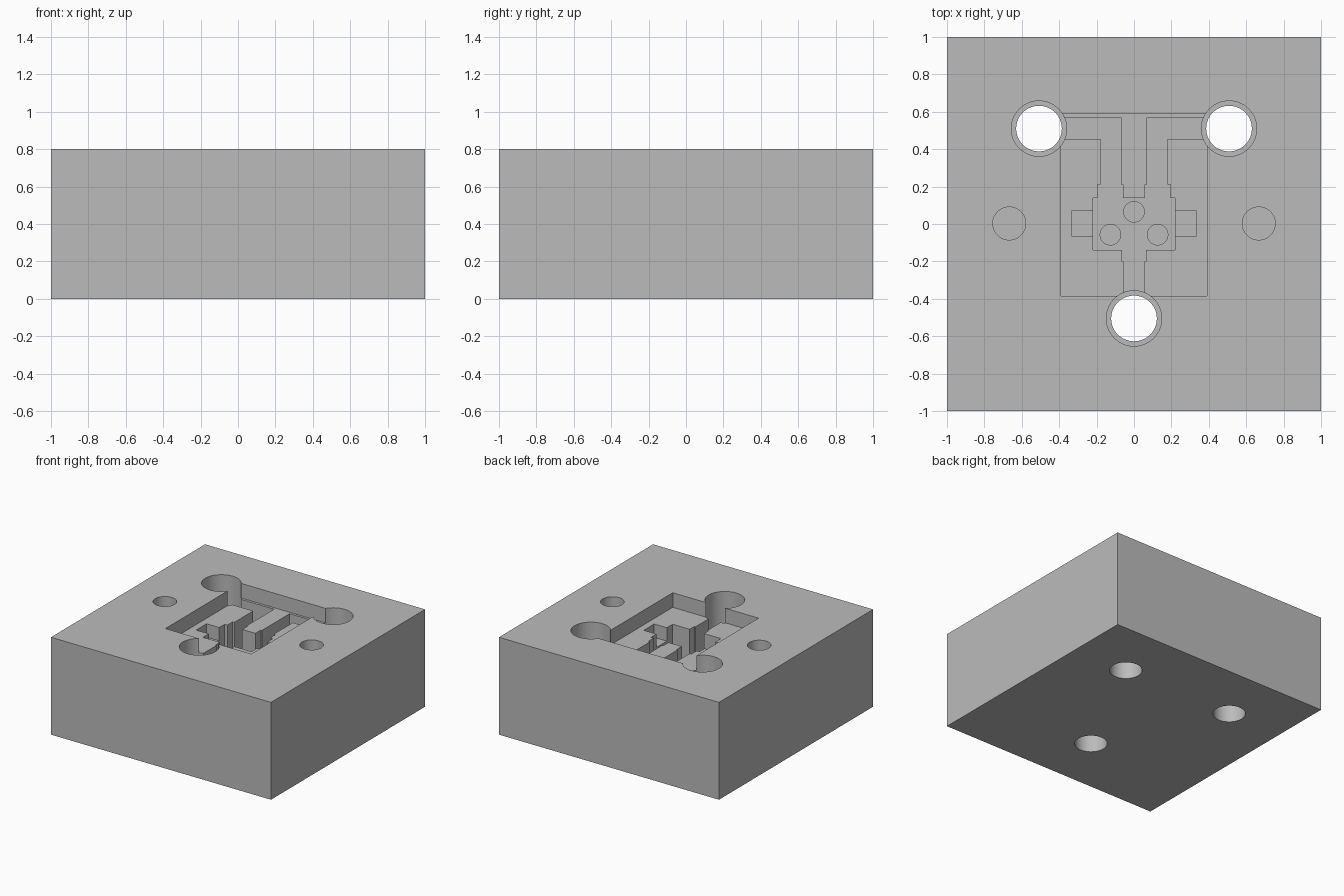
import bpy, bmesh, math

if "Cube" in bpy.data.objects:
    bpy.data.objects.remove(bpy.data.objects["Cube"], do_unlink=True)

TOP = 0.8
grey = bpy.data.materials.new("machined_grey")
grey.use_nodes = True
colour = (0.5, 0.5, 0.5, 1)
grey.diffuse_color = colour
grey.node_tree.nodes["Principled BSDF"].inputs["Base Color"].default_value = colour


def prism(name, outline, low, high):
    """Upright prism over a counterclockwise outline."""
    bm = bmesh.new()
    base = bm.faces.new([bm.verts.new((x, y, low)) for x, y in outline])
    ext = bmesh.ops.extrude_face_region(bm, geom=[base])
    for v in ext["geom"]:
        if isinstance(v, bmesh.types.BMVert):
            v.co.z = high
    bmesh.ops.recalc_face_normals(bm, faces=bm.faces)
    mesh = bpy.data.meshes.new(name)
    bm.to_mesh(mesh)
    bm.free()
    mesh.materials.append(grey)
    obj = bpy.data.objects.new(name, mesh)
    bpy.context.collection.objects.link(obj)
    return obj


def rect(x0, x1, y0, y1):
    return [(x0, y0), (x1, y0), (x1, y1), (x0, y1)]


def circle(x, y, r, n=64):
    return [(x + r * math.cos(2 * math.pi * i / n),
             y + r * math.sin(2 * math.pi * i / n)) for i in range(n)]


block = prism("block", rect(-1, 1, -1, 1), 0, TOP)


def cut(name, outline, depth):
    """Sink a pocket of the given depth into the block."""
    cutter = prism(name, outline, TOP - depth, TOP + 0.1)
    cutter.hide_render = True
    mod = block.modifiers.new(name, "BOOLEAN")
    mod.operation = "DIFFERENCE"
    mod.solver = "EXACT"
    mod.object = cutter
    bpy.context.view_layer.objects.active = block
    bpy.ops.object.modifier_apply(modifier=name)
    bpy.data.objects.remove(cutter, do_unlink=True)


# Shallow square recess
cut("recess", rect(-0.39, 0.39, -0.385, 0.59), 0.12)

# Deep chamber with its stepped front and back channels, one outline
CHANNEL = 0.4
half = [(0.055, -0.45), (0.055, -0.2), (0.065, -0.2), (0.065, -0.14),
        (0.22, -0.14), (0.22, 0.14), (0.195, 0.14), (0.195, 0.21),
        (0.18, 0.21), (0.18, 0.455), (0.45, 0.455), (0.45, 0.57),
        (0.07, 0.57), (0.07, 0.21), (0.06, 0.21), (0.06, 0.14)]
cut("chamber_and_channels", half + [(-x, y) for x, y in reversed(half)], CHANNEL)

# Side notches beside the chamber
for side in (-1, 1):
    xs = sorted((side * 0.2, side * 0.335))
    cut("side_notch", rect(*xs, -0.065, 0.07), 0.23)

# Three counterbored through holes
for x, y in ((-0.508, 0.51), (0.508, 0.51), (0, -0.505)):
    cut("counterbore", circle(x, y, 0.148), 0.48)
    cut("through_hole", circle(x, y, 0.122), TOP + 0.1)

# Small blind holes in the chamber floor
for x, y in ((0, 0.065), (-0.126, -0.057), (0.126, -0.057)):
    cut("pin_hole", circle(x, y, 0.055, 40), CHANNEL + 0.1)

# Dowel holes either side
for side in (-1, 1):
    cut("dowel_hole", circle(side * 0.667, 0.003, 0.088), 0.3)

# Smooth bores, sharp edges
bpy.ops.object.select_all(action="DESELECT")
block.select_set(True)
bpy.context.view_layer.objects.active = block
bpy.ops.object.shade_smooth_by_angle(angle=math.radians(30))
